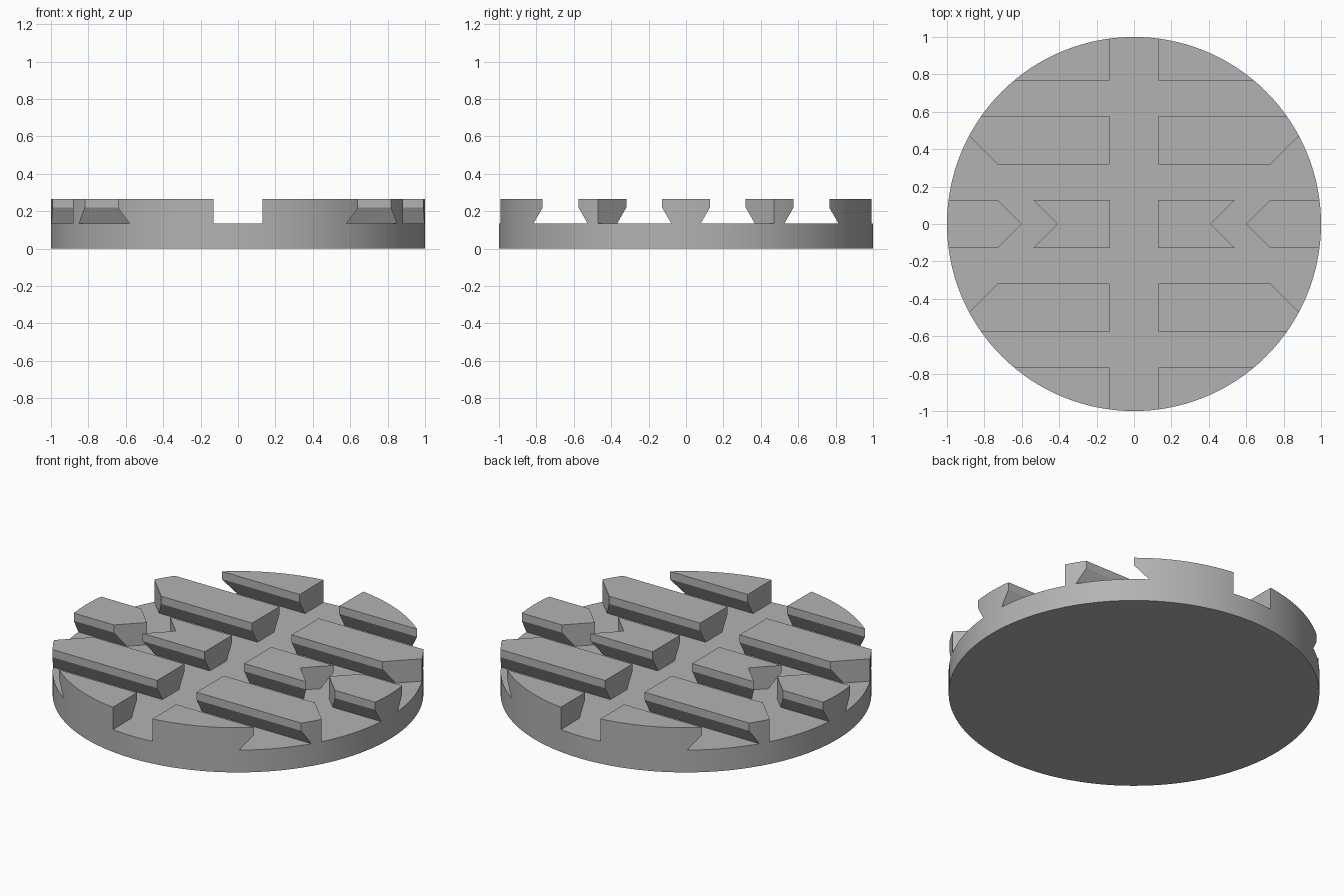
import bpy, bmesh, math

cube = bpy.data.objects.get("Cube")
if cube:
    bpy.data.objects.remove(cube, do_unlink=True)

HEIGHT, FLOOR, LIP = 0.266, 0.133, 0.22
RIB_HALF, PITCH, UNDERCUT = 0.128, 0.447, 0.05

grey = bpy.data.materials.new("mid_grey")
grey.use_nodes = True
colour = (0.45, 0.45, 0.45, 1)
grey.diffuse_color = colour
grey.node_tree.nodes["Principled BSDF"].inputs["Base Color"].default_value = colour


def prism(name, points, direction):
    """Extrude a closed outline along a direction into a solid."""
    bm = bmesh.new()
    face = bm.faces.new([bm.verts.new(p) for p in points])
    result = bmesh.ops.extrude_face_region(bm, geom=[face])
    moved = [v for v in result["geom"] if isinstance(v, bmesh.types.BMVert)]
    bmesh.ops.translate(bm, verts=moved, vec=direction)
    bmesh.ops.recalc_face_normals(bm, faces=bm.faces)
    mesh = bpy.data.meshes.new(name)
    bm.to_mesh(mesh)
    bm.free()
    obj = bpy.data.objects.new(name, mesh)
    bpy.context.collection.objects.link(obj)
    return obj


# Solid disc
bpy.ops.mesh.primitive_cylinder_add(vertices=128, radius=1, depth=HEIGHT,
                                    location=(0, 0, HEIGHT / 2))
disc = bpy.context.object
disc.name = "grooved_disc"
disc.data.materials.append(grey)

cutters = []

# Undercut slots running left to right
half = PITCH / 2 - RIB_HALF
profile = [(half + UNDERCUT, FLOOR), (half, LIP), (half, 0.4)]
outline = profile + [(-y, z) for y, z in reversed(profile)]
for row in (-1.5, -0.5, 0.5, 1.5):
    cutters.append(prism("slot_cutter",
                         [(-1.2, row * PITCH + y, z) for y, z in outline], (2.4, 0, 0)))

# Straight channel from front to back
cutters.append(prism("channel_cutter",
                     [(x, -1.2, z) for x, z in ((-0.13, FLOOR), (0.13, FLOOR), (0.13, 0.4), (-0.13, 0.4))],
                     (0, 2.4, 0)))

# Chevron channel on each side
arm = [(0.60, 0), (0.84, 0.24), (1.2, 0.24), (1.2, 0.79)]
chevron = arm + [(0.41, 0)] + [(x, -y) for x, y in reversed(arm[1:])]
for side in (-1, 1):
    cutters.append(prism("chevron_cutter",
                         [(side * x, y, FLOOR) for x, y in chevron], (0, 0, 0.3)))

# Cut every groove out of the disc
for cutter in cutters:
    cutter.hide_render = True
    cutter.hide_set(True)
    mod = disc.modifiers.new(cutter.name, 'BOOLEAN')
    mod.operation = 'DIFFERENCE'
    mod.solver = 'EXACT'
    mod.object = cutter
bpy.context.view_layer.objects.active = disc
disc.select_set(True)
for mod in list(disc.modifiers):
    bpy.ops.object.modifier_apply(modifier=mod.name)
for cutter in cutters:
    bpy.data.objects.remove(cutter, do_unlink=True)

bpy.ops.object.shade_smooth_by_angle(angle=math.radians(20))
